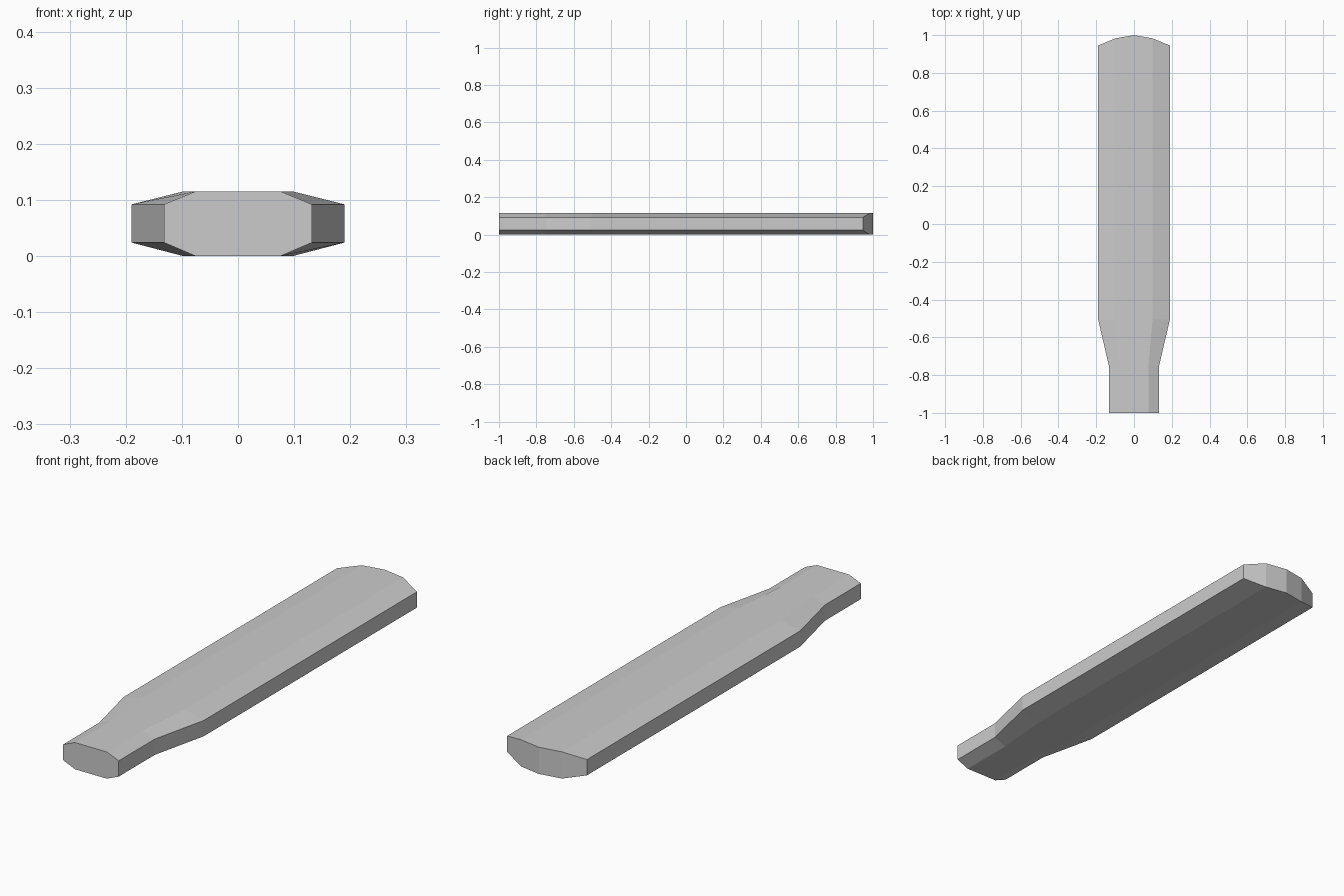
import bpy, bmesh

if "Cube" in bpy.data.objects:
    bpy.data.objects.remove(bpy.data.objects["Cube"])

H = 0.115               # thickness
Z_LOW, Z_HIGH = 0.024, 0.092   # bevel heights at the side edges


def section(bm, w, f, ys):
    """Chamfered ring of 10 points; ys = y at the side, shoulder and middle."""
    side, shoulder, mid = ys
    profile = [(-w, Z_LOW, side), (-f, 0, shoulder), (0, 0, mid),
               (f, 0, shoulder), (w, Z_LOW, side),
               (w, Z_HIGH, side), (f, H, shoulder), (0, H, mid),
               (-f, H, shoulder), (-w, Z_HIGH, side)]
    return [bm.verts.new((x, y, z)) for x, z, y in profile]


bm = bmesh.new()

# Handle, flared neck, then straight blade with a curved tip
rings = [section(bm, 0.132, 0.076, (-1.0,) * 3),
         section(bm, 0.132, 0.076, (-0.755,) * 3),
         section(bm, 0.19, 0.098, (-0.505,) * 3),
         section(bm, 0.19, 0.098, (0.945, 0.983, 1.0))]

# Skin between neighbouring sections
for a, b in zip(rings, rings[1:]):
    for i in range(10):
        j = (i + 1) % 10
        bm.faces.new((a[i], a[j], b[j], b[i]))

# Flat handle end, and vertical facets across the rounded tip
bm.faces.new(rings[0])
tip = rings[-1]
for i in range(4):
    bm.faces.new((tip[i], tip[i + 1], tip[8 - i], tip[9 - i]))

bmesh.ops.recalc_face_normals(bm, faces=bm.faces)
mesh = bpy.data.meshes.new("flat_stick")
bm.to_mesh(mesh)
bm.free()
bpy.context.collection.objects.link(bpy.data.objects.new("flat_stick", mesh))
